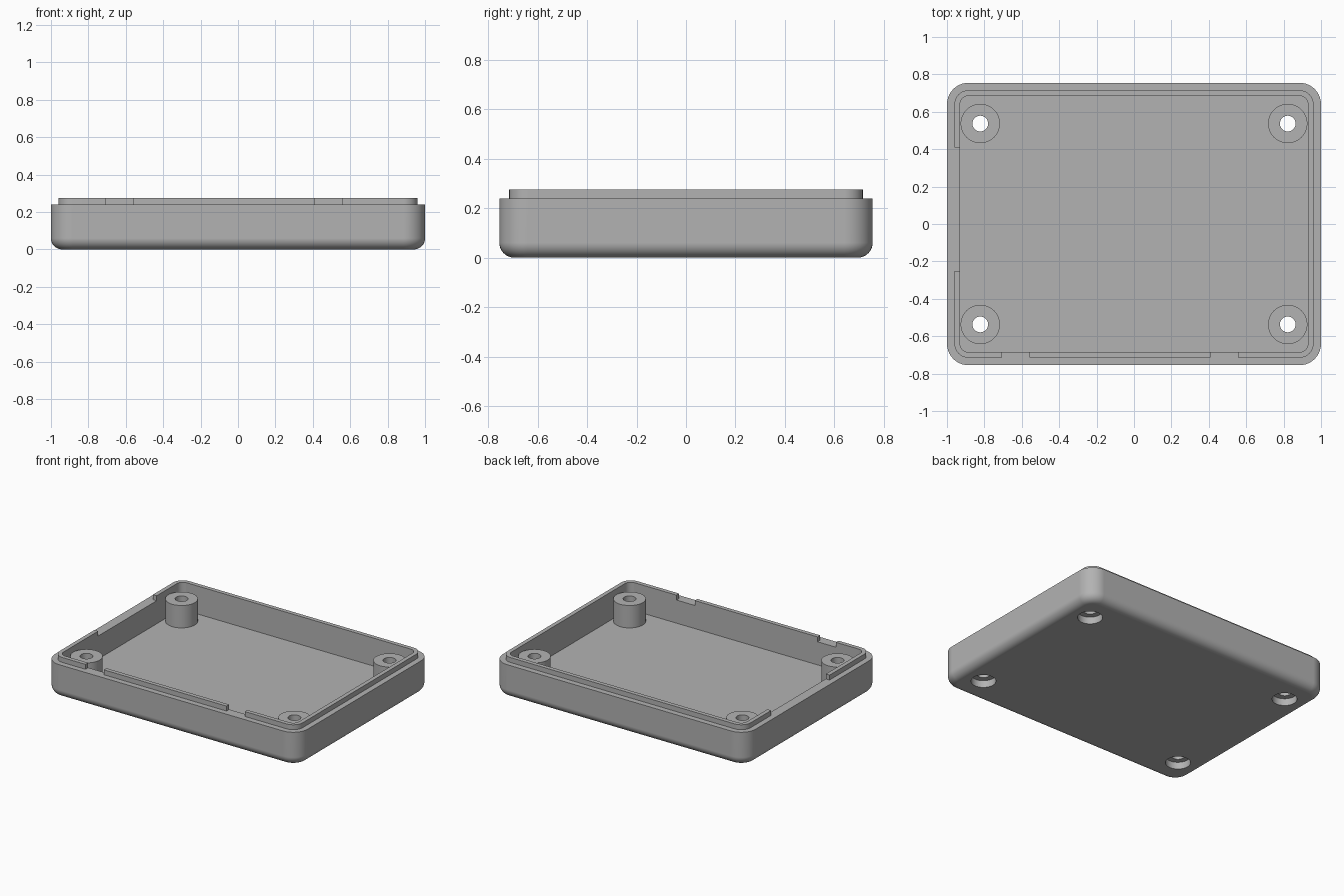
import bpy
import bmesh
from math import sin, cos, pi, radians

if "Cube" in bpy.data.objects:
    bpy.data.objects.remove(bpy.data.objects["Cube"])

HX, HY, CORNER = 1.0, 0.755, 0.115      # outer half sizes and corner radius
FILLET, RIM, TOP, FLOOR = 0.06, 0.24, 0.275, 0.075
POSTS = [(sx * 0.822, sy * 0.537) for sx in (-1, 1) for sy in (-1, 1)]

grey = bpy.data.materials.new("light grey plastic")
grey.use_nodes = True
grey.diffuse_color = (0.45, 0.45, 0.45, 1)
grey.node_tree.nodes["Principled BSDF"].inputs["Base Color"].default_value = grey.diffuse_color


def make_object(name, bm):
    bmesh.ops.recalc_face_normals(bm, faces=bm.faces)
    mesh = bpy.data.meshes.new(name)
    bm.to_mesh(mesh)
    bm.free()
    obj = bpy.data.objects.new(name, mesh)
    bpy.context.collection.objects.link(obj)
    mesh.materials.append(grey)
    return obj


def select(obj):
    bpy.ops.object.select_all(action='DESELECT')
    obj.select_set(True)
    bpy.context.view_layer.objects.active = obj


def smooth(obj):
    select(obj)
    bpy.ops.object.shade_smooth_by_angle(angle=radians(30))
    weighted = obj.modifiers.new("even_normals", 'WEIGHTED_NORMAL')
    weighted.keep_sharp = True


def bridge(bm, a, b):
    for i in range(len(a)):
        j = (i + 1) % len(a)
        bm.faces.new((a[i], a[j], b[j], b[i]))


def rounded_ring(bm, inset, z, steps=10):
    """Rounded rectangle inset from the outer wall."""
    r = CORNER - inset
    ring = []
    for k, (sx, sy) in enumerate(((1, 1), (-1, 1), (-1, -1), (1, -1))):
        for i in range(steps + 1):
            a = (k + i / steps) * pi / 2
            ring.append(bm.verts.new((sx * (HX - CORNER) + r * cos(a),
                                      sy * (HY - CORNER) + r * sin(a), z)))
    return ring


def lathe(name, profile, x, y, closed_loop, sides=48):
    bm = bmesh.new()
    rings = [[bm.verts.new((x + r * cos(2 * pi * i / sides), y + r * sin(2 * pi * i / sides), z))
              for i in range(sides)] for r, z in profile]
    for a, b in zip(rings, rings[1:]):
        bridge(bm, a, b)
    if closed_loop:
        bridge(bm, rings[-1], rings[0])
    else:
        bm.faces.new(rings[0])
        bm.faces.new(rings[-1])
    return make_object(name, bm)


def box(name, x0, x1, y0, y1, z0, z1):
    bm = bmesh.new()
    bmesh.ops.create_cube(bm, size=1)
    for v in bm.verts:
        v.co = ((x0 + x1) / 2 + v.co.x * (x1 - x0),
                (y0 + y1) / 2 + v.co.y * (y1 - y0),
                (z0 + z1) / 2 + v.co.z * (z1 - z0))
    return make_object(name, bm)


def cut(obj, cutter):
    cutter.hide_render = True
    mod = obj.modifiers.new("cut", 'BOOLEAN')
    mod.operation = 'DIFFERENCE'
    mod.solver = 'EXACT'
    mod.object = cutter
    select(obj)
    bpy.ops.object.modifier_apply(modifier=mod.name)
    bpy.data.objects.remove(cutter)


# Tray: filleted base, outer wall, stepped lip and inner cavity
section = [(FILLET * (1 - sin(a)), FILLET * (1 - cos(a)))
           for a in (i * pi / 16 for i in range(9))]
section += [(0, RIM), (0.04, RIM), (0.04, TOP), (0.07, TOP), (0.07, FLOOR)]
bm = bmesh.new()
rings = [rounded_ring(bm, inset, z) for inset, z in section]
for a, b in zip(rings, rings[1:]):
    bridge(bm, a, b)
bm.faces.new(rings[0])
bm.faces.new(rings[-1])
tray = make_object("tray", bm)

# Gaps in the lip: two at the front, one long one on the right side
for x0, x1 in ((-0.705, -0.56), (0.41, 0.555)):
    cut(tray, box("front_gap_cutter", x0, x1, -0.74, -0.66, RIM, 0.4))
cut(tray, box("side_gap_cutter", -0.98, -0.9, -0.25, 0.41, RIM, 0.4))

# Screw recesses through the floor
for x, y in POSTS:
    cut(tray, lathe("recess_cutter", [(0.081, -0.1), (0.081, 0.15)], x, y, False))
smooth(tray)

# Hollow screw posts, each closing its recess down to a small bore
for x, y in POSTS:
    post = lathe("screw_post", [(0.105, FLOOR), (0.105, 0.235), (0.042, 0.235),
                                (0.042, 0.05), (0.081, 0.05), (0.081, FLOOR)], x, y, True)
    smooth(post)
